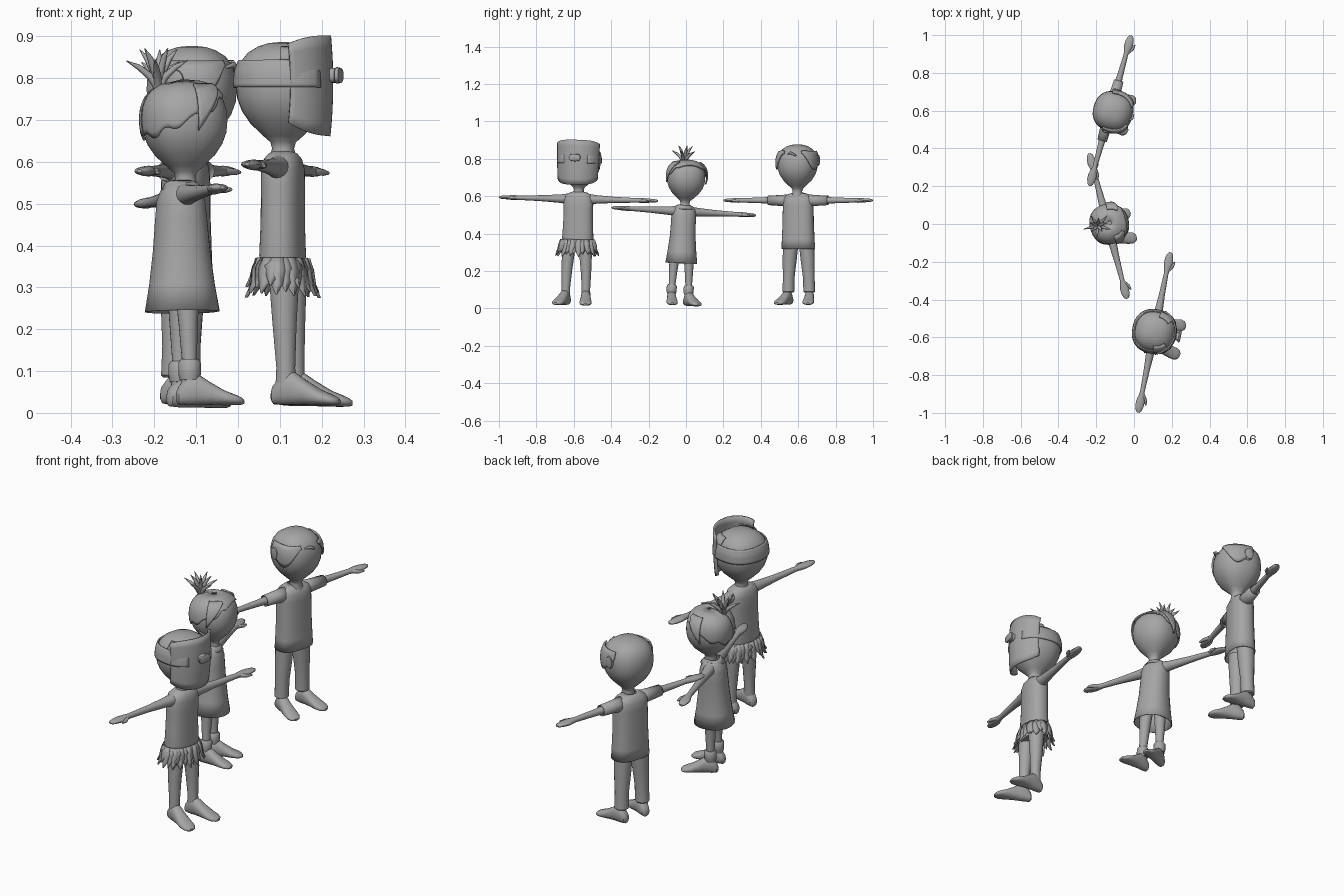
import bpy, bmesh, math, random
from math import sin, cos, pi, radians
from mathutils import Matrix, Vector

if "Cube" in bpy.data.objects:
    bpy.data.objects.remove(bpy.data.objects["Cube"])

random.seed(4)
clay = bpy.data.materials.new("clay_grey")
clay.diffuse_color = (0.38, 0.38, 0.38, 1)
clay.use_nodes = True
clay.node_tree.nodes["Principled BSDF"].inputs["Base Color"].default_value = clay.diffuse_color
M = Matrix()      # placement of the figure being built
PRE = ""          # name prefix of that figure


def sq(a, e):
    """Point on a unit superellipse."""
    f = lambda v: math.copysign(abs(v) ** (2 / e), v)
    return f(cos(a)), f(sin(a))


def finish(name, bm, thick=0):
    bmesh.ops.recalc_face_normals(bm, faces=bm.faces)
    me = bpy.data.meshes.new(name)
    bm.to_mesh(me)
    bm.free()
    ob = bpy.data.objects.new(PRE + name, me)
    bpy.context.collection.objects.link(ob)
    me.materials.append(clay)
    ob.matrix_world = M
    if thick:
        mod = ob.modifiers.new("thickness", 'SOLIDIFY')
        mod.thickness, mod.offset = thick, 0
    return ob


def loft(name, axis, rows, n=24, e=2.0, cap=True, spin=None, thick=0):
    """Skin sections (t, c1, c2, r1, r2) set along an axis."""
    bm = bmesh.new()
    rings = []
    for t, c1, c2, r1, r2 in rows:
        ring = []
        for k in range(n):
            u, v = sq(2 * pi * k / n, e)
            p, q = c1 + u * r1, c2 + v * r2
            co = {'X': (t, p, q), 'Y': (p, t, q), 'Z': (p, q, t)}[axis]
            ring.append(bm.verts.new(co))
        rings.append(ring)
    for a, b in zip(rings, rings[1:]):
        for k in range(n):
            bm.faces.new((a[k], a[k - 1], b[k - 1], b[k]))
    if cap:
        bm.faces.new(rings[0])
        bm.faces.new(rings[-1])
    if spin:
        bmesh.ops.transform(bm, matrix=spin, verts=bm.verts)
    return finish(name, bm, thick)


def tube(name, pts, radii):
    """Tapered curved strand."""
    cu = bpy.data.curves.new(name, 'CURVE')
    cu.dimensions, cu.bevel_depth, cu.bevel_resolution = '3D', 1.0, 2
    cu.use_fill_caps = True
    sp = cu.splines.new('POLY')
    sp.points.add(len(pts) - 1)
    for p, co, r in zip(sp.points, pts, radii):
        p.co, p.radius = (*co, 1), r
    sp.use_smooth = True
    cu.materials.append(clay)
    ob = bpy.data.objects.new(PRE + name, cu)
    bpy.context.collection.objects.link(ob)
    ob.matrix_world = M


HEAD = [(.60, .034), (.63, .026), (.645, .03), (.66, .047), (.69, .078), (.72, .098), (.75, .109),
        (.78, .112), (.81, .11), (.838, .101), (.86, .084), (.875, .06), (.883, .036), (.886, .006)]


def head(x, z0, sz, sr):
    prof = [(z0 + (z - .64) * sz, r * sr) for z, r in HEAD]
    loft("head", 'Z', [(z, x, 0, r, r) for z, r in prof], 32, 2.3)
    return x, prof


def patch(name, hd, a0, a1, lo, hi, off=.004, thick=.006, nu=32, nv=8):
    """Shell piece that hugs the head between two angles and two height curves."""
    x, prof = hd
    bm = bmesh.new()
    cols = []
    for i in range(nu + 1):
        a = radians(a0 + (a1 - a0) * i / nu)
        col = []
        for j in range(nv + 1):
            z = lo(a) + (hi(a) - lo(a)) * j / nv
            r = prof[-1][1]
            for (za, ra), (zb, rb) in zip(prof, prof[1:]):
                if za <= z <= zb:
                    r = ra + (rb - ra) * (z - za) / (zb - za)
            u, v = sq(a, 2.3)
            col.append(bm.verts.new((x + u * (r + off), v * (r + off), z + off * .5)))
        cols.append(col)
    for a, b in zip(cols, cols[1:]):
        for j in range(nv):
            bm.faces.new((a[j], b[j], b[j + 1], a[j + 1]))
    return finish(name, bm, thick)


def arms(z, length, body):
    for s, side in ((1, "left"), (-1, "right")):
        k = length / .43
        rows = [(body - .03, .03, .03), (body + .015, .023, .023), (.2 * k, .016, .016),
                (.32 * k, .012, .012), (.345 * k, .017, .013), (.37 * k, .023, .012),
                (.395 * k, .022, .010), (.42 * k, .015, .008), (length, .006, .004)]
        loft(side + "_arm", 'Y', [(s * t, 0, z, rx, rz) for t, rx, rz in rows], 16)
        tube(side + "_thumb", [(.008, s * .335 * k, z), (.026, s * .36 * k, z - .002),
                               (.032, s * .385 * k, z - .003)], [.009, .008, .004])


def legs(y, x, rows, size=1.0):
    """Legs (z, radius) with long feet that turn out."""
    for s, side in ((1, "left"), (-1, "right")):
        loft(side + "_leg", 'Z', [(z, x * min(1, .4 / (z + .3)), s * yy, r, r) for z, yy, r in rows], 16)
        foot = [(-.034, .028, .008, .010), (-.028, .032, .018, .022), (-.005, .045, .024, .037),
                (.02, .046, .025, .038), (.05, .036, .027, .028), (.085, .025, .031, .018),
                (.11, .02, .030, .013), (.125, .017, .022, .009), (.132, .015, .01, .005)]
        place = Matrix.Translation((x, s * y, 0)) @ Matrix.Rotation(s * radians(11), 4, 'Z')
        loft(side + "_foot", 'X', [(t * size, 0, zc * size + .002, ry * size, rz * size)
                                   for t, zc, ry, rz in foot], 20, 2.3, spin=place)


def figure(prefix, x, y, z, turn, lean):
    global M, PRE
    PRE = prefix + "_"
    M = Matrix.Translation((x, y, z)) @ Matrix.Rotation(radians(turn), 4, 'Z') \
        @ Matrix.Rotation(radians(lean), 4, 'X')


# ---- Masked figure with leaf skirt ----
figure("masked", .105, -.587, .007, -11.4, -1.3)
hd = head(0, .635, .995, 1)
loft("torso", 'Z', [(.30, 0, 0, .052, .078), (.37, 0, 0, .053, .084), (.45, 0, 0, .05, .08), (.53, 0, 0, .05, .079),
                    (.575, 0, 0, .049, .08), (.60, 0, 0, .043, .07), (.613, 0, 0, .033, .045), (.62, 0, 0, .02, .02)], 28, 2.4)
arms(.578, .433, .08)
legs(.055, .02, [(.05, .055, .025), (.10, .055, .023), (.2, .052, .029), (.29, .047, .035), (.36, .044, .037)], 1.05)
# Head band with strap flaps running to the mask
patch("head_band", hd, 30, 330, lambda a: .768, lambda a: .832)
for s, side in ((1, "left"), (-1, "right")):
    patch(side + "_strap", hd, s * 40, s * 85, lambda a: .832, lambda a: .862, .007, .006, 12, 4)
# Curved face mask
bm = bmesh.new()
cols = []
for i in range(25):
    u = i / 12 - 1
    a = u * radians(72)
    top, bot = .895 - .022 * abs(u) ** 3, .655 + .03 * abs(u) ** 3
    cols.append([bm.verts.new((.006 + .109 * cos(a) - .006 * abs(2 * j / 8 - 1) ** 2, .114 * sin(a) / sin(radians(72))
                               * (1 - .07 * (1 - j / 8)), bot + (top - bot) * j / 8)) for j in range(9)])
for a, b in zip(cols, cols[1:]):
    for j in range(8):
        bm.faces.new((a[j], b[j], b[j + 1], a[j + 1]))
finish("face_mask", bm, .008)
loft("mask_nose", 'X', [(.108, 0, .80, .022, .018), (.128, 0, .80, .023, .018), (.131, 0, .80, .031, .02),
                        (.139, 0, .80, .031, .018), (.142, 0, .80, .024, .013)], 20, 3)
# Two layers of pointed leaves
bm = bmesh.new()
for layer in range(2):
    for i in range(15):
        a = 2 * pi * (i + .5 * layer) / 15 + random.uniform(-.07, .07)
        out, side = Vector((.054 * cos(a), .084 * sin(a), 0)), Vector((-sin(a), cos(a), 0))
        n = Vector((cos(a), sin(a), 0))
        drop = random.uniform(-.008, .01) - .012 * layer
        rows = [(.362, .002, .013), (.338 + drop / 2, .012, .019), (.312 + drop, .017, .014), (.287 + drop, .028, .001)]
        prev = None
        for z, o, w in rows:
            c = out + n * (o + .003 * layer) + Vector((0, 0, z))
            cur = [bm.verts.new(c - side * w), bm.verts.new(c + n * .004), bm.verts.new(c + side * w)]
            if prev:
                for k in (0, 1):
                    bm.faces.new((prev[k], prev[k + 1], cur[k + 1], cur[k]))
            prev = cur
finish("leaf_skirt", bm, .004)

# ---- Girl with dress and tuft ----
figure("girl", -.13, -.037, .006, 14.5, -3)
hd = head(.012, .565, .9, .9)
loft("dress", 'Z', [(.236, 0, 0, .087, .082), (.30, 0, 0, .076, .074), (.38, 0, 0, .066, .066), (.45, 0, 0, .06, .064),
                    (.50, 0, 0, .055, .064), (.525, 0, 0, .046, .059), (.54, 0, 0, .034, .045),
                    (.546, 0, 0, .026, .03)], 28, 2.2, cap=False, thick=.004)
loft("collar", 'Z', [(.525, .004, 0, .050, .048), (.542, .002, 0, .038, .042), (.548, 0, 0, .028, .03)],
     24, cap=False, thick=.004)
arms(.513, .398, .06)
legs(.047, .004, [(.05, .047, .022), (.12, .046, .018), (.2, .043, .023), (.30, .038, .03)], .98)
for s, side in ((1, "left"), (-1, "right")):
    loft(side + "_sock_cuff", 'Z', [(.07, .004, s * .047, .024, .024), (.085, .004, s * .047, .027, .027),
                                    (.112, .004, s * .047, .027, .027), (.12, .004, s * .047, .021, .021)], 20)
# Hair shell, high on the brow and jagged at the back
patch("hair", hd, -180, 180,
      lambda a: .652 + .105 * ((1 + cos(a)) / 2) ** 1.3 + .008 * sin(abs(a) * 9) * (abs(a) > .6),
      lambda a: hd[1][-1][0], .004, .006, 64, 10)
for s, side in ((1, "left"), (-1, "right")):
    patch(side + "_fringe_lock", hd, s * 45, s * 88, lambda a: .765 - .105 * ((abs(a) - .78) / .75) ** 1.4,
          lambda a: .772, .011, .007, 14, 5)
# Tuft of curved strands
base = Vector((-.052, 0, .772))
for i in range(10):
    a = 2 * pi * i / 10
    spread = .048 + .03 * (i % 2)
    high = .068 if i % 2 else .098
    d = Vector((cos(a) * spread, sin(a) * spread * .85, 0))
    up = Vector((0, 0, high))
    tube("tuft_strand_%d" % (i + 1), [base, base + d * .25 + up * .4, base + d * .6 + up * .72, base + d + up * .95],
         [.011, .009, .007, .001])

# ---- Boy with shirt and trousers ----
figure("boy", -.125, .60, .01, -15.5, 0)
hd = head(.015, .625, .985, .95)
loft("shirt", 'Z', [(.308, 0, 0, .058, .089), (.36, 0, 0, .056, .086), (.45, 0, 0, .053, .082), (.54, 0, 0, .052, .081),
                    (.575, 0, 0, .05, .08), (.592, 0, 0, .042, .068), (.602, 0, 0, .032, .045), (.607, 0, 0, .024, .026)],
     28, 2.4, cap=False, thick=.004)
arms(.568, .413, .08)
legs(.06, -.012, [(.075, .058, .027), (.08, .058, .032), (.15, .056, .031), (.25, .05, .038), (.33, .044, .041)])
for s, side in ((1, "left"), (-1, "right")):
    loft(side + "_sleeve", 'Y', [(s * .05, 0, .566, .035, .034), (s * .09, 0, .567, .028, .028),
                                 (s * .165, 0, .568, .024, .024)], 20, cap=False, thick=.003)
    # Side hair sweeping from brow to ear, and the ear
    patch(side + "_side_hair", hd, s * 25, s * 105,
          lambda a: .815 - .085 * max(0, sin((abs(a) - .44) * 2.0)) ** 1.5, lambda a: .828, .006, .008, 24, 5)
    loft(side + "_ear", 'Y', [(s * .095, .01, .78, .016, .024), (s * .108, .008, .78, .022, .03),
                              (s * .117, .006, .782, .02, .027), (s * .12, .006, .782, .01, .014)], 16)
tube("brow_curl", [(.105, -.03, .815), (.122, -.01, .822), (.122, .012, .812), (.112, .022, .805)],
     [.003, .007, .006, .002])

# Smooth shading with sharp edges kept
for ob in bpy.context.collection.objects:
    ob.select_set(ob.type == 'MESH')
    if ob.type == 'MESH':
        bpy.context.view_layer.objects.active = ob
bpy.ops.object.shade_smooth_by_angle(angle=radians(40))
